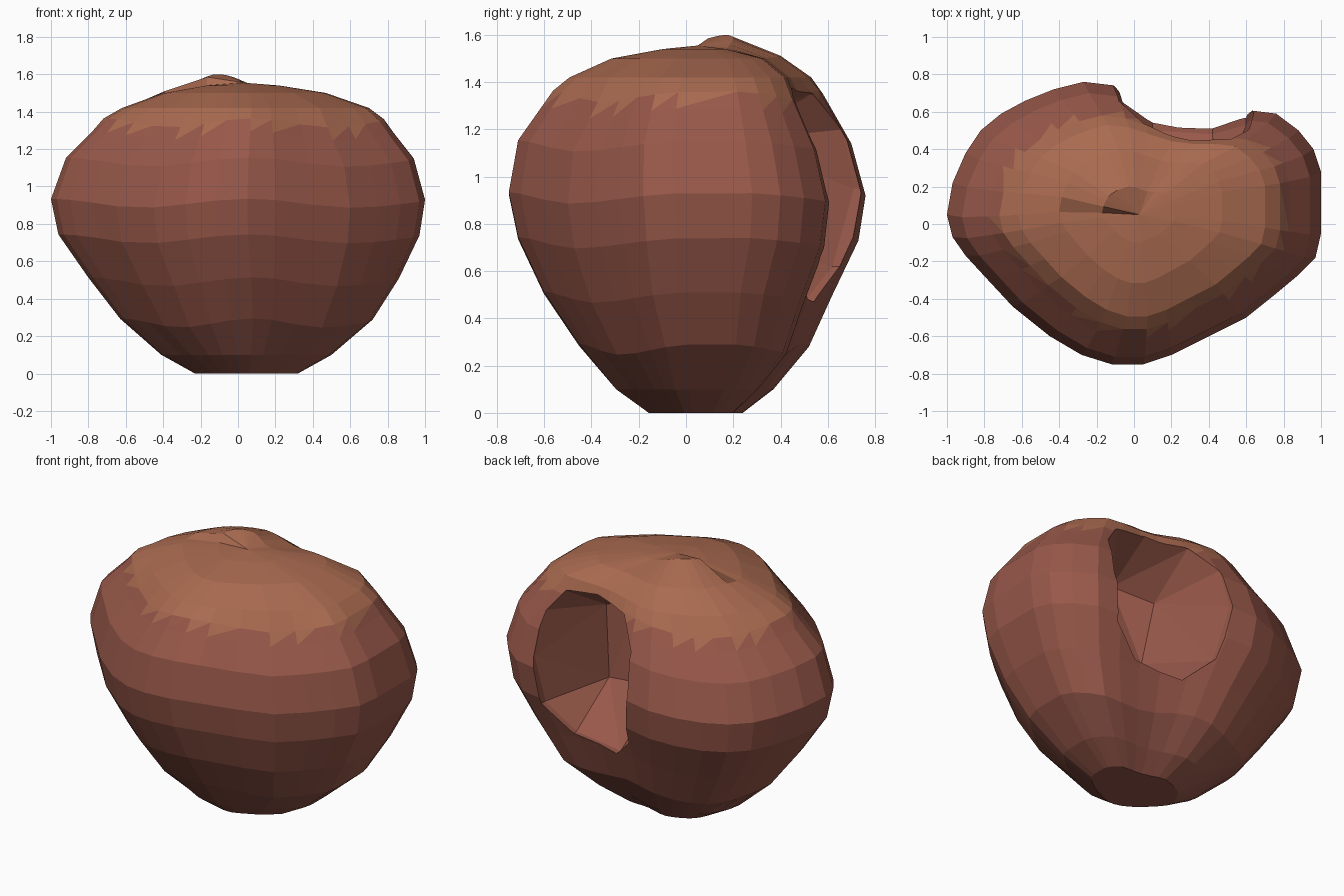
import bpy, bmesh, math

if "Cube" in bpy.data.objects:
    bpy.data.objects.remove(bpy.data.objects["Cube"])


def material(name, rgb):
    m = bpy.data.materials.new(name)
    m.diffuse_color = (*rgb, 1)
    m.use_nodes = True
    m.node_tree.nodes["Principled BSDF"].inputs["Base Color"].default_value = m.diffuse_color
    return m


mats = [material("light_top", (0.40, 0.145, 0.08)),
        material("red_body", (0.315, 0.098, 0.068)),
        material("brown_base", (0.29, 0.094, 0.067))]

# Widest plan outline, counter-clockwise from the left
outline = [(-1, .05), (-.97, -.07), (-.9, -.17), (-.78, -.3), (-.65, -.44), (-.45, -.6),
           (-.28, -.7), (-.12, -.75), (.05, -.75), (.2, -.7), (.4, -.6), (.6, -.5),
           (.75, -.38), (.87, -.28), (.97, -.18), (1, -.05), (1, .28), (.96, .4),
           (.88, .5), (.76, .59), (.6, .61), (.42, .61), (.25, .63), (.05, .69),
           (-.1, .74), (-.27, .76), (-.43, .72), (-.58, .66), (-.71, .59), (-.82, .5),
           (-.9, .38), (-.97, .22)]
n = len(outline)

# Levels: z, x min, x max, y min, y max
levels = [(0, -.23, .32, -.16, .24), (.1, -.41, .5, -.3, .37), (.27, -.63, .72, -.46, .52),
          (.49, -.80, .86, -.61, .62), (.72, -.96, .97, -.72, .73), (.91, -1, 1, -.76, .76),
          (1.13, -.92, .94, -.72, .70), (1.27, -.78, .83, -.62, .62),
          (1.34, -.72, .78, -.57, .58), (1.42, -.62, .70, -.5, .53),
          (1.5, -.4, .47, -.32, .4), (1.54, -.17, .22, -.1, .2)]

# Boulder body: lofted rings with gently waving levels
bm = bmesh.new()
rings = []
for k, (z, x0, x1, y0, y1) in enumerate(levels):
    ring = []
    for i, (ox, oy) in enumerate(outline):
        a = math.atan2(oy - .05, ox)
        wave = .024 * math.cos(4 * a - .3) if 2 <= k <= 8 else 0
        # raised crest at the back left of the crown, ending in a sharp step
        crest = max(0, math.cos(a - 2.45)) ** 2 if oy > .05 else 0
        lift = {11: .06, 10: .015}.get(k, 0) * crest
        ring.append(bm.verts.new(((x0 + x1) / 2 + ox * (x1 - x0) / 2,
                                  (y0 + y1) / 2 + oy / .76 * (y1 - y0) / 2,
                                  z + wave + lift)))
    rings.append(ring)


def face(verts, mat):
    bm.faces.new(verts).material_index = mat


for k in range(len(rings) - 1):
    lo, hi = rings[k], rings[k + 1]
    for i in range(n):
        j = (i + 1) % n
        if k == 7:      # jagged colour border
            face((lo[i], hi[j], hi[i]), 0 if i % 3 != 1 else 1)
            face((lo[i], lo[j], hi[j]), 1)
        else:
            face((lo[i], lo[j], hi[j], hi[i]), 0 if k > 7 else 2 if k < 2 else 1)
tip = bm.verts.new((.03, .05, 1.555))
for i in range(n):
    face((rings[-1][i], rings[-1][(i + 1) % n], tip), 0)
face(rings[0][::-1], 2)
bmesh.ops.recalc_face_normals(bm, faces=bm.faces)


def make_object(name, bm):
    me = bpy.data.meshes.new(name)
    bm.to_mesh(me)
    bm.free()
    for m in mats:
        me.materials.append(m)
    ob = bpy.data.objects.new(name, me)
    bpy.context.collection.objects.link(ob)
    return ob


boulder = make_object("boulder", bm)

# Faceted hollow cut from the back: rim outline narrowing to a deep inner wall
rim = [(.62, .52, 1.22), (.64, .58, .95), (.6, .53, .66), (.42, .48, .5), (.1, .5, .47),
       (-.06, .62, .62), (-.11, .71, .95), (-.08, .66, 1.2), (.05, .53, 1.35),
       (.3, .48, 1.39), (.52, .48, 1.36)]
deep = [(.44, .13, .7), (.46, .13, 1.15), (.25, .1, 1.22), (.02, .2, 1.15), (.08, .16, .75)]
bm = bmesh.new()
for x, y, z in rim:
    bm.verts.new((x, y, z))
    bm.verts.new((x, 1, z))
for p in deep:
    bm.verts.new(p)
bmesh.ops.convex_hull(bm, input=bm.verts)
bmesh.ops.delete(bm, geom=[v for v in bm.verts if not v.link_faces], context='VERTS')
bmesh.ops.recalc_face_normals(bm, faces=bm.faces)
for f in bm.faces:
    f.material_index = 1
cutter = make_object("hollow_cutter", bm)
cutter.hide_render = True
cutter.hide_set(True)

mod = boulder.modifiers.new("hollow", 'BOOLEAN')
mod.operation = 'DIFFERENCE'
mod.solver = 'EXACT'
mod.object = cutter
